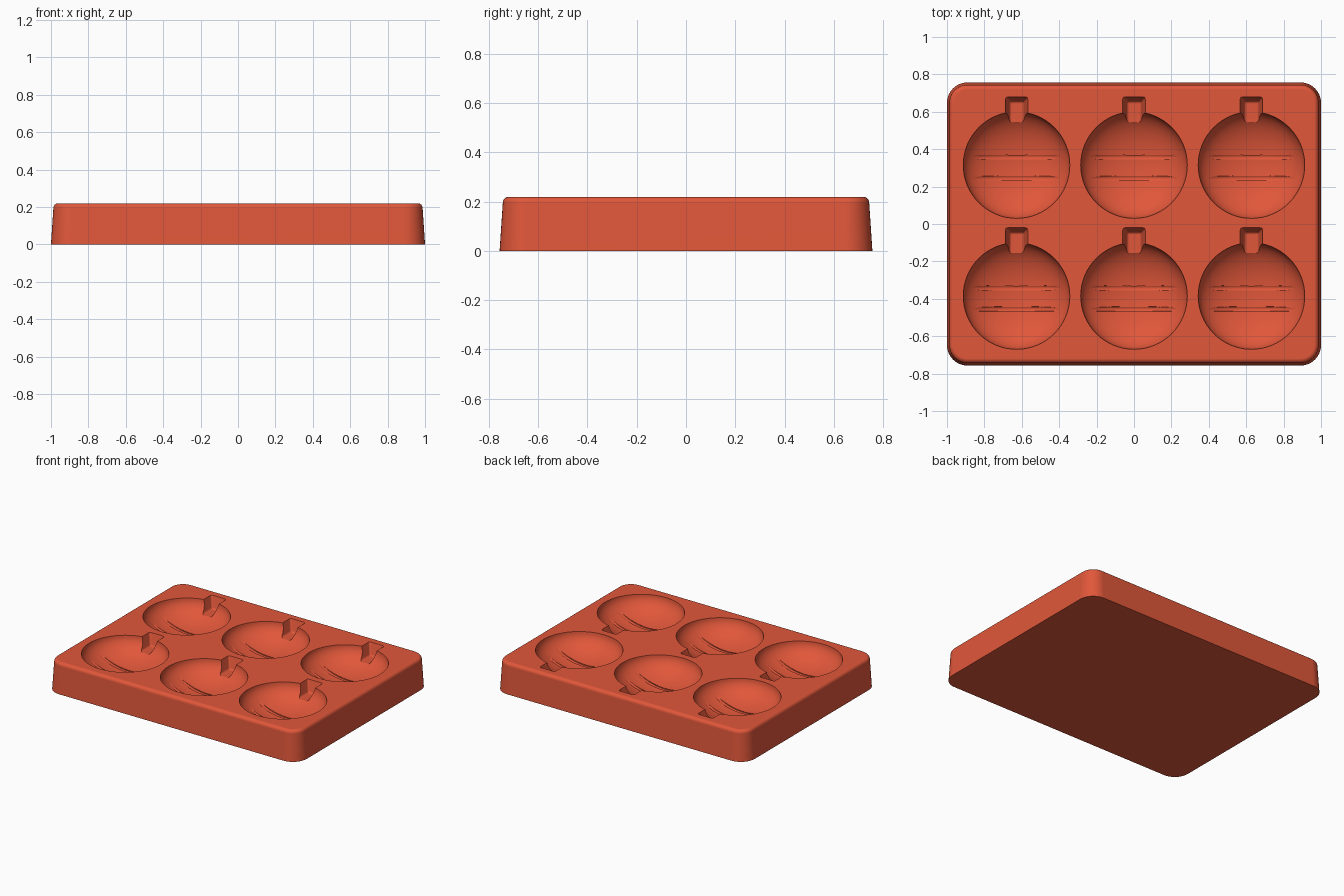
import bpy, bmesh, math
from mathutils import Matrix, Vector

old = bpy.data.objects.get("Cube")
if old:
    bpy.data.objects.remove(old, do_unlink=True)

HEIGHT = 0.22
RADIUS, DEPTH = 0.285, 0.145

clay = bpy.data.materials.new("terracotta red")
clay.use_nodes = True
clay.diffuse_color = (0.75, 0.095, 0.042, 1)
clay.node_tree.nodes["Principled BSDF"].inputs["Base Color"].default_value = clay.diffuse_color


def finish(bm, name):
    bmesh.ops.recalc_face_normals(bm, faces=bm.faces)
    mesh = bpy.data.meshes.new(name)
    bm.to_mesh(mesh)
    bm.free()
    mesh.materials.append(clay)
    obj = bpy.data.objects.new(name, mesh)
    bpy.context.collection.objects.link(obj)
    return obj


def rounded_ring(bm, inset, z, corner=0.11, steps=10):
    """One rounded rectangle loop of the tray wall."""
    r = corner - inset
    ring = []
    for q, (sx, sy) in enumerate([(1, 1), (-1, 1), (-1, -1), (1, -1)]):
        cx, cy = sx * (1 - corner), sy * (0.757 - corner)
        for i in range(steps + 1):
            a = math.pi / 2 * (q + i / steps)
            ring.append(bm.verts.new((cx + r * math.cos(a), cy + r * math.sin(a), z)))
    return ring


def make_tray():
    # Sloping wall followed by a rounded top edge
    profile = [(0, 0), (0.013, HEIGHT - 0.025)]
    for i in range(1, 7):
        a = math.pi / 2 * i / 6
        profile.append((0.013 + 0.025 * (1 - math.cos(a)), HEIGHT - 0.025 * (1 - math.sin(a))))
    bm = bmesh.new()
    rings = [rounded_ring(bm, d, z) for d, z in profile]
    for a, b in zip(rings, rings[1:]):
        for i in range(len(a)):
            j = (i + 1) % len(a)
            bm.faces.new((a[i], a[j], b[j], b[i]))
    bm.faces.new(rings[0])
    bm.faces.new(rings[-1])
    return finish(bm, "mould_tray")


def bowl_cutter(x, y):
    bm = bmesh.new()
    bmesh.ops.create_uvsphere(bm, u_segments=64, v_segments=32, radius=RADIUS)
    # Slight turn keeps vertices off the rim plane
    bm.transform(Matrix.Translation((x, y, HEIGHT + 0.0005)) @ Matrix.Diagonal((1, 1, DEPTH / RADIUS, 1)))
    return finish(bm, "bowl_cutter")


def neck_cutter(x, y):
    # Tapered square pocket with softened edges
    bm = bmesh.new()
    bmesh.ops.create_cube(bm, size=1)
    for v in bm.verts:
        low = v.co.z < 0
        half = 0.036 if low else 0.062
        back = 0.34 if low else 0.367
        v.co = Vector((math.copysign(half, v.co.x), back if v.co.y > 0 else 0.2,
                       -0.085 if low else 0.006))
    edges = [e for e in bm.edges if any(v.co.z < 0 for v in e.verts)]
    bmesh.ops.bevel(bm, geom=edges, offset=0.012, segments=3, profile=0.5, affect='EDGES')
    bm.transform(Matrix.Translation((x, y, HEIGHT)))
    return finish(bm, "neck_cutter")


def band_cutter(x, y, offset):
    # Flattened ring that follows the bowl surface
    k = math.sqrt(1 - (offset / RADIUS) ** 2)
    major, minor = RADIUS * k - 0.021, 0.013
    zscale = (DEPTH * k + 0.003) / major
    bm = bmesh.new()
    n, m = 72, 12
    grid = []
    for i in range(n):
        a = 2 * math.pi * (i + 0.5) / n
        loop = []
        for j in range(m):
            b = 2 * math.pi * j / m
            r = major + minor * math.cos(b)
            loop.append(bm.verts.new((x + r * math.cos(a), y + offset + minor * math.sin(b),
                                      HEIGHT + r * math.sin(a) * zscale)))
        grid.append(loop)
    for i in range(n):
        p, q = grid[i], grid[(i + 1) % n]
        for j in range(m):
            t = (j + 1) % m
            bm.faces.new((p[j], q[j], q[t], p[t]))
    return finish(bm, "band_cutter")


tray = make_tray()
bpy.context.view_layer.objects.active = tray


def carve(cutter):
    cutter.hide_render = True
    mod = tray.modifiers.new("carve", 'BOOLEAN')
    mod.operation = 'DIFFERENCE'
    mod.solver = 'EXACT'
    mod.object = cutter
    bpy.ops.object.modifier_apply(modifier=mod.name)
    bpy.data.objects.remove(cutter, do_unlink=True)


# Six bauble-shaped cavities
for x in (-0.628, 0, 0.628):
    for y in (0.315, -0.385):
        carve(bowl_cutter(x, y))
        carve(neck_cutter(x, y))
        for offset in (0.042, -0.07):
            carve(band_cutter(x, y, offset))

# Smooth shading with crisp rims
bpy.ops.object.select_all(action='DESELECT')
tray.select_set(True)
bpy.ops.object.shade_smooth_by_angle(angle=math.radians(30))
weighted = tray.modifiers.new("clean shading", 'WEIGHTED_NORMAL')
weighted.keep_sharp = True
